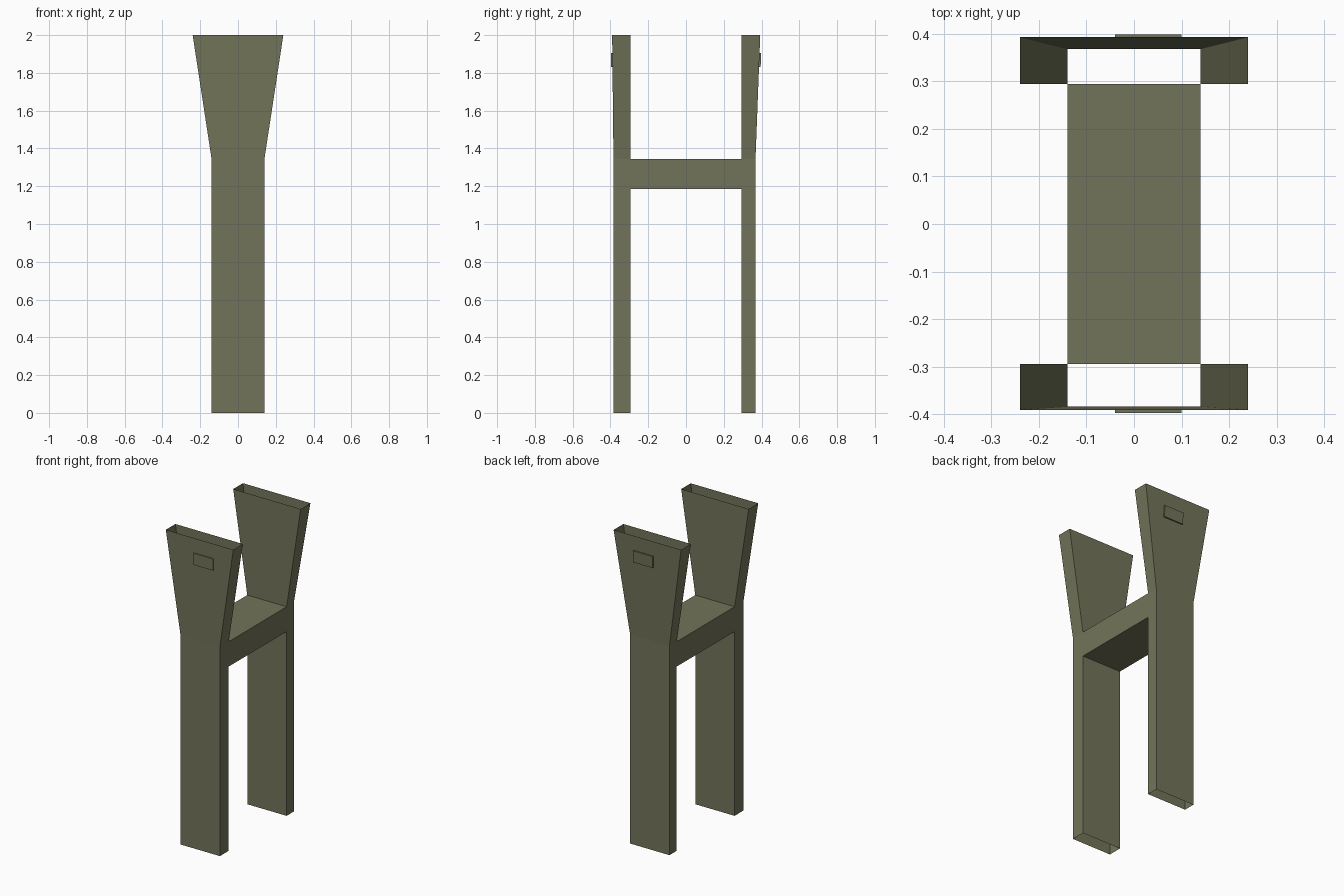
import bpy, bmesh

if "Cube" in bpy.data.objects:
    bpy.data.objects.remove(bpy.data.objects["Cube"])

olive = bpy.data.materials.new("olive")
olive.diffuse_color = (0.17, 0.175, 0.10, 1)
olive.use_nodes = True
olive.node_tree.nodes["Principled BSDF"].inputs["Base Color"].default_value = olive.diffuse_color

Z_LOW, Z_BEND, Z_TOP = 1.185, 1.345, 2.0
X_LEG, X_TOP, Y_IN = 0.14, 0.24, 0.294


def make(name, loops, cap=False, skip=()):
    """Skin four-point loops; cap closes the last loop, skip lists (level, side) left open."""
    bm = bmesh.new()
    rings = [[bm.verts.new(p) for p in loop] for loop in loops]
    for lvl, (a, b) in enumerate(zip(rings, rings[1:])):
        for i in range(4):
            j = (i + 1) % 4
            if (lvl, i) not in skip:
                bm.faces.new((a[i], a[j], b[j], b[i]))
    if cap:
        bm.faces.new(rings[-1])
    bmesh.ops.recalc_face_normals(bm, faces=bm.faces)
    mesh = bpy.data.meshes.new(name)
    bm.to_mesh(mesh)
    bm.free()
    mesh.materials.append(olive)
    obj = bpy.data.objects.new(name, mesh)
    bpy.context.collection.objects.link(obj)
    return obj


def tower(side, s, y_leg, y_top, y_plate):
    # Open-ended hollow post, straight below and flared above
    levels = [(0, X_LEG, y_leg), (Z_LOW, X_LEG, y_leg),
              (Z_BEND, X_LEG, y_leg), (Z_TOP, X_TOP, y_top)]
    loops = [[(-w, s * Y_IN, z), (w, s * Y_IN, z), (w, s * y, z), (-w, s * y, z)]
             for z, w, y in levels]
    make(side + "_post", loops, skip={(1, 0)})

    # Small raised plate on the outer face
    def wall(z):
        return y_leg + (y_top - y_leg) * (z - Z_BEND) / (Z_TOP - Z_BEND)
    corners = [(-0.04, 1.83), (0.10, 1.83), (0.10, 1.905), (-0.04, 1.905)]
    base = [(x, s * wall(z), z) for x, z in corners]
    face = [(x, s * (wall(z) + y_plate - wall(1.905)), z) for x, z in corners]
    make(side + "_plate", [base, face], cap=True)


tower("front", -1, 0.384, 0.391, 0.397)
tower("back", 1, 0.368, 0.393, 0.398)

# Crossbar, open where it meets the hollow posts
section = [(-X_LEG, Z_LOW), (X_LEG, Z_LOW), (X_LEG, Z_BEND), (-X_LEG, Z_BEND)]
make("crossbar", [[(x, y, z) for x, z in section] for y in (-Y_IN, Y_IN)])
